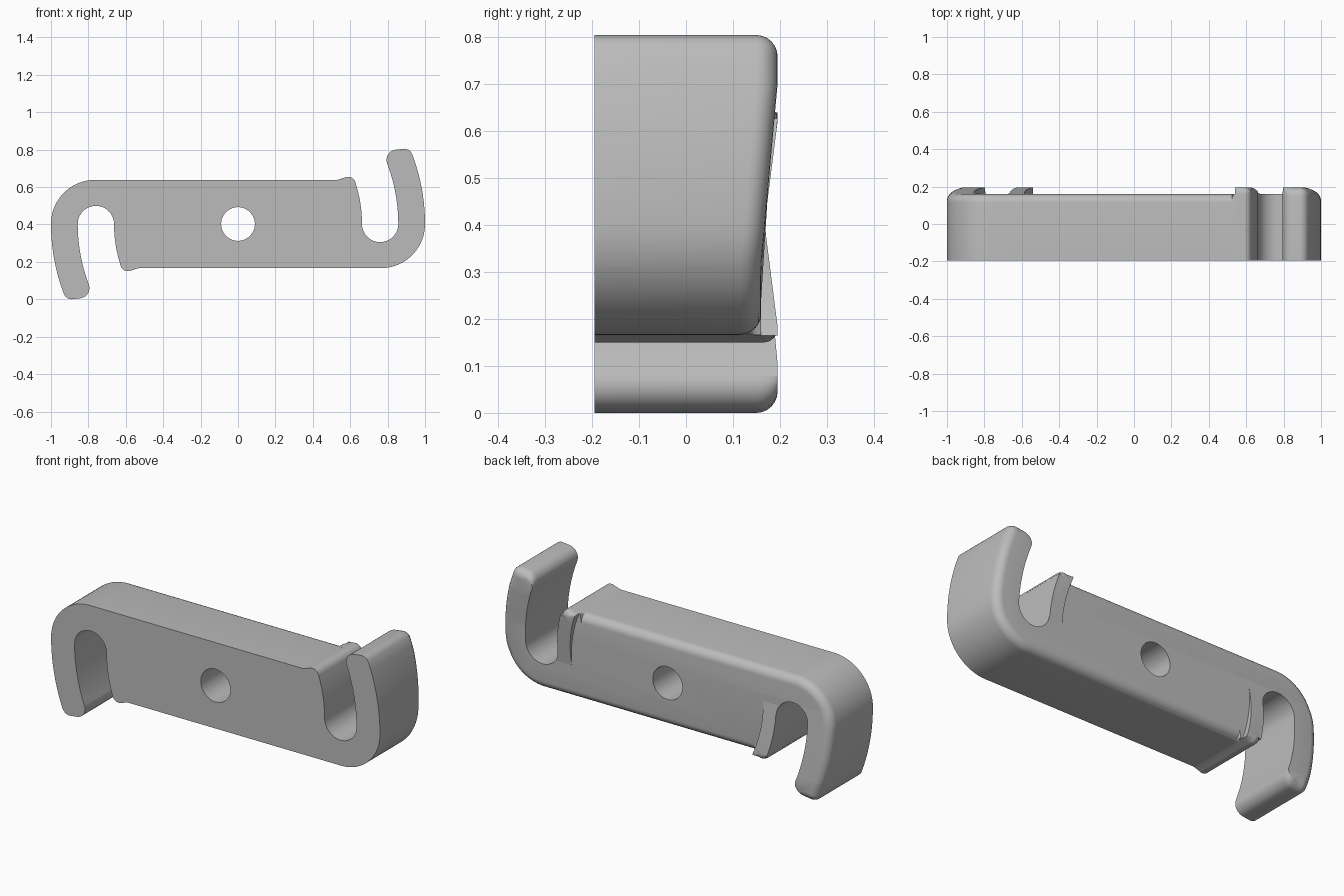
import bpy, bmesh
from math import sin, cos, radians, pi
from mathutils import Vector, Matrix

if "Cube" in bpy.data.objects:
    bpy.data.objects.remove(bpy.data.objects["Cube"], do_unlink=True)

MID = 0.4025      # height of the half-turn axis
FRONT, BACK = -0.195, 0.16
SWEEP_X = -0.05   # shared centre of the curved slot walls

grey = bpy.data.materials.new("light_grey")
grey.use_nodes = True
grey.diffuse_color = (0.5, 0.5, 0.5, 1)
grey.node_tree.nodes["Principled BSDF"].inputs["Base Color"].default_value = (0.5, 0.5, 0.5, 1)


def arc(cx, cz, r, a0, a1, n, w0=0.0, w1=None):
    """Arc points (x, z, rounding weight)."""
    w1 = w0 if w1 is None else w1
    pts = []
    for i in range(n + 1):
        t = i / n
        a = radians(a0 + (a1 - a0) * t)
        pts.append((cx + r * cos(a), cz + r * sin(a), w0 + (w1 - w0) * t))
    return pts


def tidy(pts):
    """Drop consecutive duplicate points."""
    return [p for i, p in enumerate(pts)
            if (Vector(p[:2]) - Vector(pts[i - 1][:2])).length > 1e-4]


def rounded_prism(name, outline, front, radius, levels, lift, steps=6):
    """Extrude an outline in depth, round its weighted back edges, raise the back."""
    pts = tidy(outline)
    n = len(pts)
    bm = bmesh.new()
    normals = []
    for i in range(n):
        p, q = Vector(pts[i - 1][:2]), Vector(pts[(i + 1) % n][:2])
        d = (q - p).normalized()
        normals.append(Vector((d.y, -d.x)))
    rings = [[bm.verts.new((x, front, z)) for x, z, w in pts]]
    for k in range(steps + 1):
        a = k / steps * pi / 2
        inset, y = radius * (1 - cos(a)), BACK - radius * (1 - sin(a))
        rings.append([bm.verts.new((x - m.x * inset * w, y, z - m.y * inset * w))
                      for (x, z, w), m in zip(pts, normals)])
    for lower, upper in zip(rings, rings[1:]):
        for i in range(n):
            j = (i + 1) % n
            bm.faces.new((lower[i], lower[j], upper[j], upper[i]))
    bm.faces.new(rings[0])
    bm.faces.new(rings[-1])
    # Cut at the bend lines, then raise the back
    for z in levels:
        bmesh.ops.bisect_plane(bm, geom=bm.verts[:] + bm.edges[:] + bm.faces[:],
                               dist=1e-5, plane_co=(0, 0, z), plane_no=(0, 0, 1))
    for v in bm.verts:
        if v.co.y > front + 0.01:
            v.co.y += lift(v.co.x, v.co.z)
    bmesh.ops.recalc_face_normals(bm, faces=bm.faces)
    mesh = bpy.data.meshes.new(name)
    bm.to_mesh(mesh)
    bm.free()
    mesh.materials.append(grey)
    obj = bpy.data.objects.new(name, mesh)
    bpy.context.collection.objects.link(obj)
    return obj


def ramp(z, start, end):
    return 0.035 * min(max((z - start) / (end - start), 0), 1)


def select(obj):
    bpy.ops.object.select_all(action='DESELECT')
    obj.select_set(True)
    bpy.context.view_layer.objects.active = obj


# Half of the body outline: outer corner, hook, slot and nub
nub = arc(0.589, 0.615, 0.04, 18.4, 115, 10)
half = (arc(0.764, MID, 0.236, -90, 0, 20, 1)
        + arc(SWEEP_X, MID, 1.05, 0, 20.8, 10, 1)
        + arc(0.889, 0.76, 0.045, 20.8, 100, 8, 1)
        + arc(0.849, 0.745, 0.055, 100, 201, 10, 1, 0)
        + arc(SWEEP_X, MID, 0.907, 20.9, 0, 8)
        + arc(0.76, MID, 0.097, 0, -180, 24)
        + arc(SWEEP_X, MID, 0.713, 0, 18.4, 8)
        + nub
        + [(0.548, 0.643, 0), (0.53, 0.6385, 0), (0.525, 0.6385, 1)])
turned = [(-x, 2 * MID - z, w) for x, z, w in half]


def hook_lift(x, z):
    if x < 0:
        x, z = -x, 2 * MID - z
    return ramp(z, 0.31, 0.70) if x > 0.76 else 0


bends = [0.31, 0.70]
body = rounded_prism("clip_body", half + turned, FRONT, 0.045,
                     bends + [2 * MID - z for z in bends], hook_lift)

# Centre hole
bpy.ops.mesh.primitive_cylinder_add(vertices=48, radius=0.09, depth=1,
                                    location=(0, 0, MID), rotation=(pi / 2, 0, 0))
cutter = bpy.context.object
cutter.name = "hole_cutter"
cutter.hide_render = True
cutter.data.materials.append(grey)
cut = body.modifiers.new("hole", 'BOOLEAN')
cut.operation = 'DIFFERENCE'
cut.solver = 'EXACT'
cut.object = cutter
select(body)
bpy.ops.object.modifier_apply(modifier=cut.name)
bpy.data.objects.remove(cutter, do_unlink=True)

# Raised lips beside the slots
lip_outline = (arc(0.76, MID, 0.097, -143.6, -180, 6)
               + arc(SWEEP_X, MID, 0.713, 0, 18.4, 8)
               + [(x, z, 1) for x, z, w in nub]
               + arc(SWEEP_X, MID, 0.635, 22, -5.2, 10))
left_lip = rounded_prism("left_lip", lip_outline, 0.1, 0.03, [0.62],
                         lambda x, z: ramp(z, 0.345, 0.62))
right_lip = left_lip.copy()
right_lip.name = "right_lip"
right_lip.data = left_lip.data.copy()
right_lip.data.transform(Matrix.Translation((0, 0, 2 * MID)) @ Matrix.Rotation(pi, 4, 'Y'))
bpy.context.collection.objects.link(right_lip)

for obj in (body, left_lip, right_lip):
    select(obj)
    bpy.ops.object.shade_smooth_by_angle(angle=radians(30))
